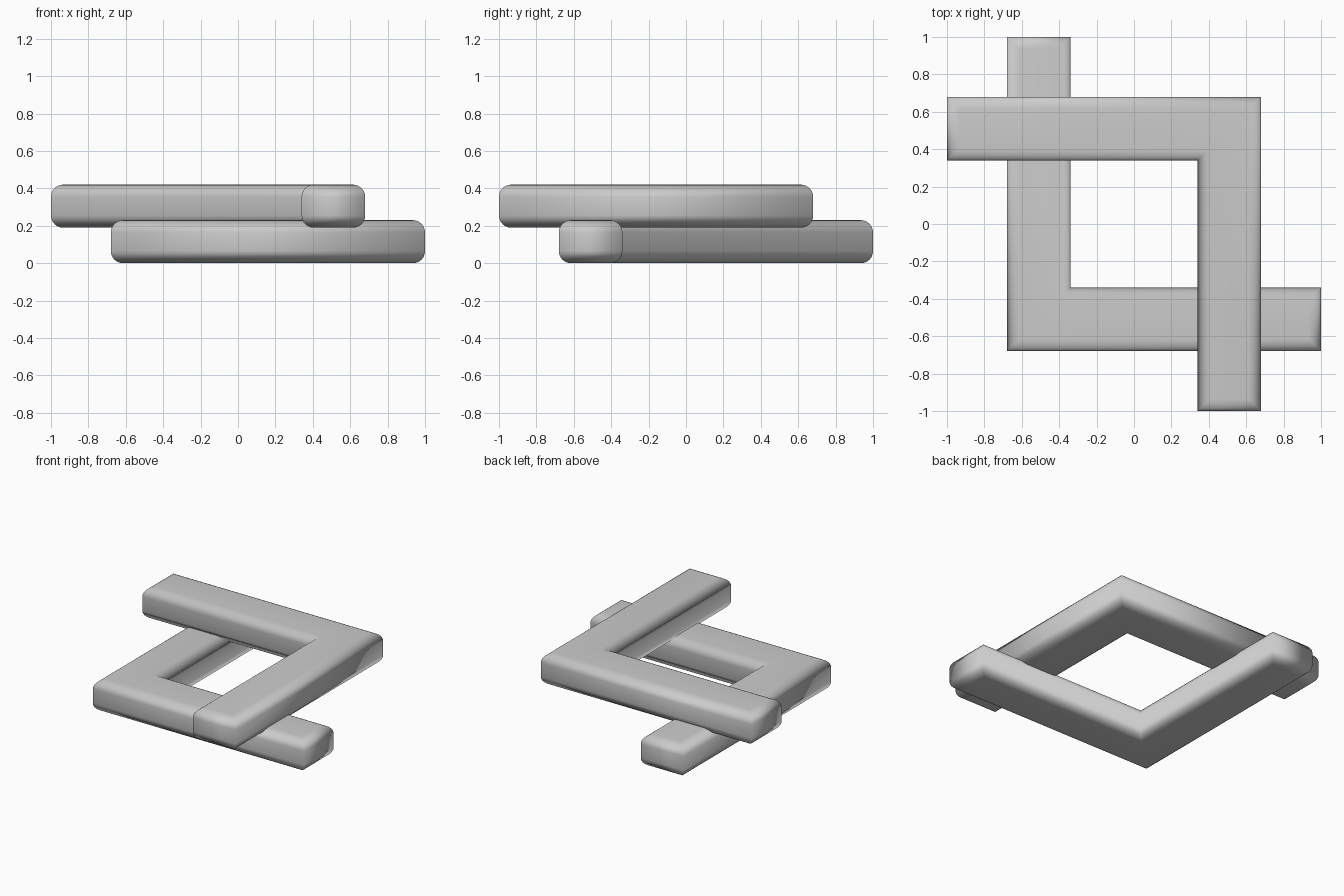
import bpy, bmesh
from math import pi
from mathutils import Matrix

cube = bpy.data.objects.get("Cube")
if cube:
    bpy.data.objects.remove(cube, do_unlink=True)

grey = bpy.data.materials.new("light grey")
grey.use_nodes = True
colour = (0.6, 0.6, 0.6, 1)
grey.diffuse_color = colour
grey.node_tree.nodes["Principled BSDF"].inputs["Base Color"].default_value = colour

OUTER, INNER, TIP = -0.68, -0.34, 1.0
HEIGHT, RADIUS = 0.23, 0.065


def angle_bracket(name, base, turn):
    """L-shaped bar, rounded along its top and bottom rims, mitred at corners."""
    outline = [(OUTER, OUTER), (TIP, OUTER), (TIP, INNER),
               (INNER, INNER), (INNER, TIP), (OUTER, TIP)]
    bm = bmesh.new()
    floor = bm.faces.new([bm.verts.new((x, y, 0)) for x, y in outline])
    grown = bmesh.ops.extrude_face_region(bm, geom=[floor], use_keep_orig=True)
    top = [v for v in grown["geom"] if isinstance(v, bmesh.types.BMVert)]
    bmesh.ops.translate(bm, vec=(0, 0, HEIGHT), verts=top)
    bmesh.ops.recalc_face_normals(bm, faces=bm.faces)
    rims = [e for e in bm.edges if abs(e.verts[0].co.z - e.verts[1].co.z) < 0.01]
    bmesh.ops.bevel(bm, geom=rims, offset=RADIUS, segments=6, profile=0.5,
                    affect='EDGES', clamp_overlap=True)
    bm.transform(Matrix.Translation((0, 0, base)) @ Matrix.Rotation(turn, 4, 'Z'))
    for f in bm.faces:
        f.smooth = True
    mesh = bpy.data.meshes.new(name)
    bm.to_mesh(mesh)
    bm.free()
    mesh.materials.append(grey)
    obj = bpy.data.objects.new(name, mesh)
    bpy.context.collection.objects.link(obj)
    return obj


# Two interlocked brackets, the upper one turned half way round
angle_bracket("lower_bracket", 0, 0)
angle_bracket("upper_bracket", 0.19, pi)
